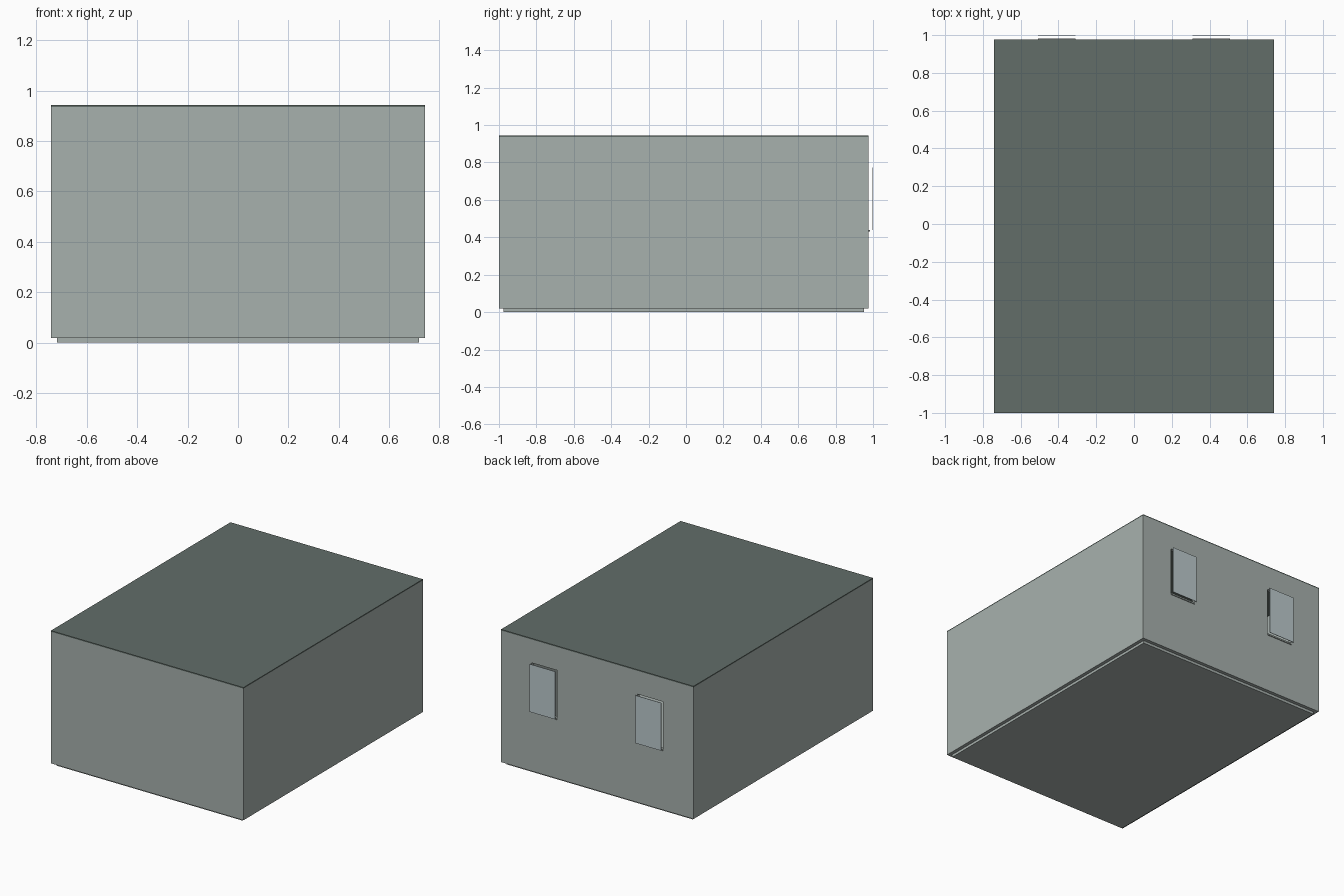
import bpy, bmesh

if "Cube" in bpy.data.objects:
    bpy.data.objects.remove(bpy.data.objects["Cube"])


def material(name, rgb):
    m = bpy.data.materials.new(name)
    m.diffuse_color = (*rgb, 1.0)
    m.use_nodes = True
    m.node_tree.nodes["Principled BSDF"].inputs["Base Color"].default_value = m.diffuse_color
    return m


WALL = material("pale grey wall", (0.39, 0.44, 0.42))
ROOF = material("dark green grey roof", (0.122, 0.155, 0.141))
GLASS = material("pale blue grey glass", (0.50, 0.59, 0.61))


def boxes(name, mat, spans):
    """One object from boxes given as (x0, x1, y0, y1, z0, z1)."""
    bm = bmesh.new()
    for x0, x1, y0, y1, z0, z1 in spans:
        vs = bmesh.ops.create_cube(bm, size=1.0)["verts"]
        for v in vs:
            v.co.x = x1 if v.co.x > 0 else x0
            v.co.y = y1 if v.co.y > 0 else y0
            v.co.z = z1 if v.co.z > 0 else z0
    me = bpy.data.meshes.new(name)
    bm.to_mesh(me)
    bm.free()
    me.materials.append(mat)
    ob = bpy.data.objects.new(name, me)
    bpy.context.collection.objects.link(ob)
    return ob


# Overall sizes
X, T = 0.742, 0.024            # half width, wall thickness
XI = X - T
YF, YB = -1.0, 0.977           # front and back wall faces
Z0, Z1, ZR = 0.018, 0.935, 0.943
WX0, WX1, WZ0, WZ1 = 0.309, 0.508, 0.44, 0.773  # window opening

# Floor slab fitted inside the walls, reaching the ground
boxes("floor", WALL, [(-XI, XI, YF + T, YB - T, 0, Z0 + 0.004)])

# Front and side walls
boxes("front_wall", WALL, [(-X, X, YF, YF + T, Z0, Z1)])
for side, s in (("left", -1), ("right", 1)):
    boxes(side + "_wall", WALL,
          [(min(s * XI, s * X), max(s * XI, s * X), YF + T, YB - T, Z0, Z1)])

# Back wall with two open windows
back = boxes("back_wall", WALL, [(-X, X, YB - T, YB, Z0, Z1)])
cutter = boxes("window_cutter", WALL, [
    (WX0, WX1, YB - 0.1, YB + 0.1, WZ0, WZ1),
    (-WX1, -WX0, YB - 0.1, YB + 0.1, WZ0, WZ1)])
cutter.hide_render = True
cutter.hide_viewport = True
mod = back.modifiers.new("window openings", "BOOLEAN")
mod.operation = "DIFFERENCE"
mod.solver = "EXACT"
mod.object = cutter

# Flat roof sheet
boxes("roof", ROOF, [(-X, X, YF, YB, Z1, ZR)])

# Panes standing just off the wall, with slim sills below the openings
for side, a, b in (("left", -WX1, -WX0), ("right", WX0, WX1)):
    boxes(side + "_window_pane", GLASS, [(a, b, 0.997, 1.0, WZ0, WZ1)])
    boxes(side + "_window_sill", WALL,
          [(a, b, YB - 0.002, YB + 0.006, WZ0 - 0.01, WZ0)])
